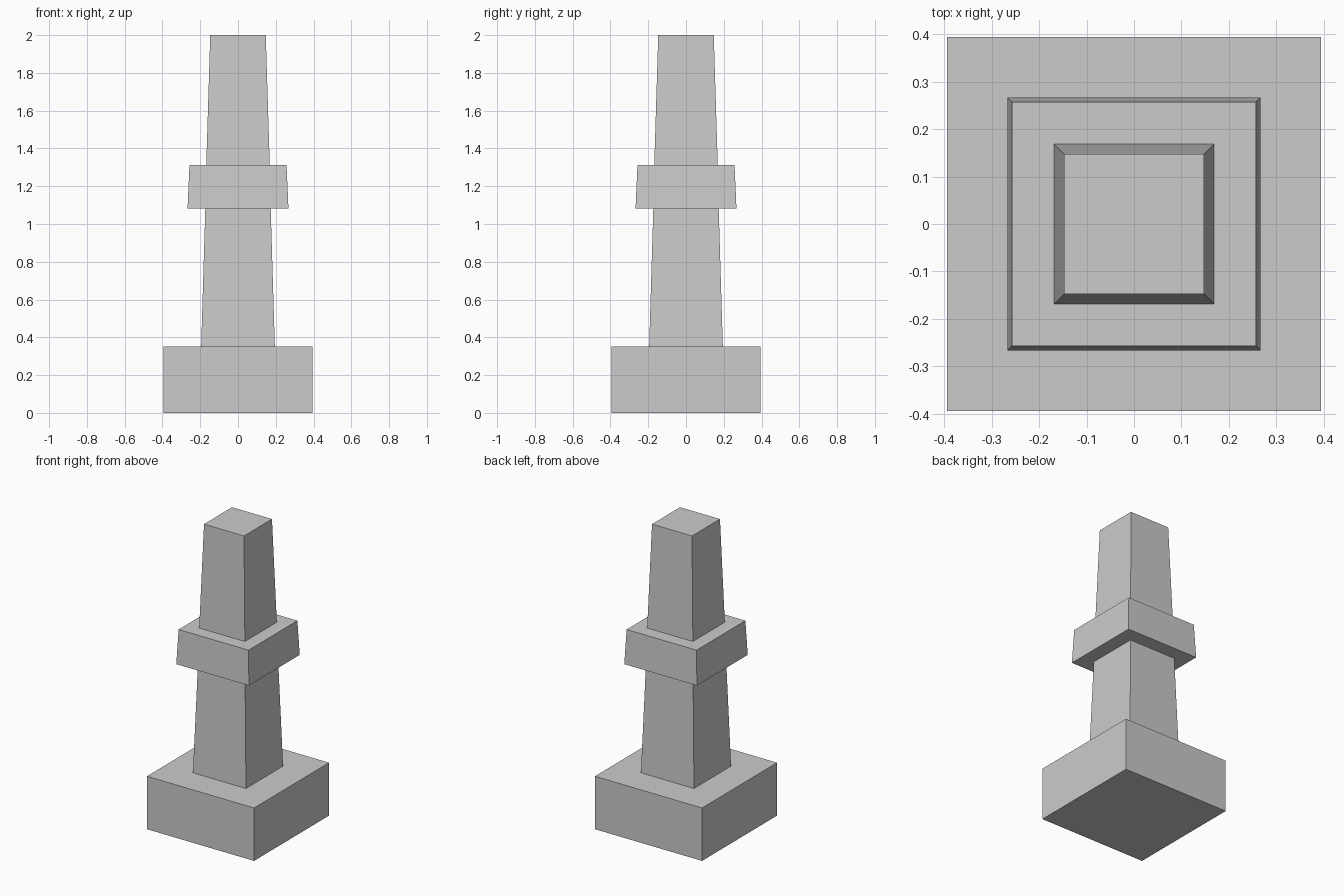
import bpy
import bmesh

if "Cube" in bpy.data.objects:
    bpy.data.objects.remove(bpy.data.objects["Cube"])

# Half-width and height of each square section, from the ground up
PROFILE = [
    (0.394, 0.0), (0.394, 0.352),    # plinth
    (0.195, 0.352), (0.173, 1.083),  # lower tapered shaft
    (0.267, 1.083), (0.257, 1.312),  # collar
    (0.168, 1.312), (0.147, 2.0),    # upper tapered shaft
]
CORNERS = [(-1, -1), (1, -1), (1, 1), (-1, 1)]


def square_loft(name, profile):
    """Closed, flat-faced solid made by bridging square sections."""
    bm = bmesh.new()
    rings = [[bm.verts.new((x * h, y * h, z)) for x, y in CORNERS]
             for h, z in profile]
    for low, high in zip(rings, rings[1:]):
        for i in range(4):
            j = (i + 1) % 4
            bm.faces.new((low[i], low[j], high[j], high[i]))
    bm.faces.new(rings[0][::-1])
    bm.faces.new(rings[-1])
    mesh = bpy.data.meshes.new(name)
    bm.to_mesh(mesh)
    bm.free()
    obj = bpy.data.objects.new(name, mesh)
    bpy.context.collection.objects.link(obj)
    return obj


# Stone post: plinth, shaft and collar as one clean shell
square_loft("collared_post", PROFILE)
